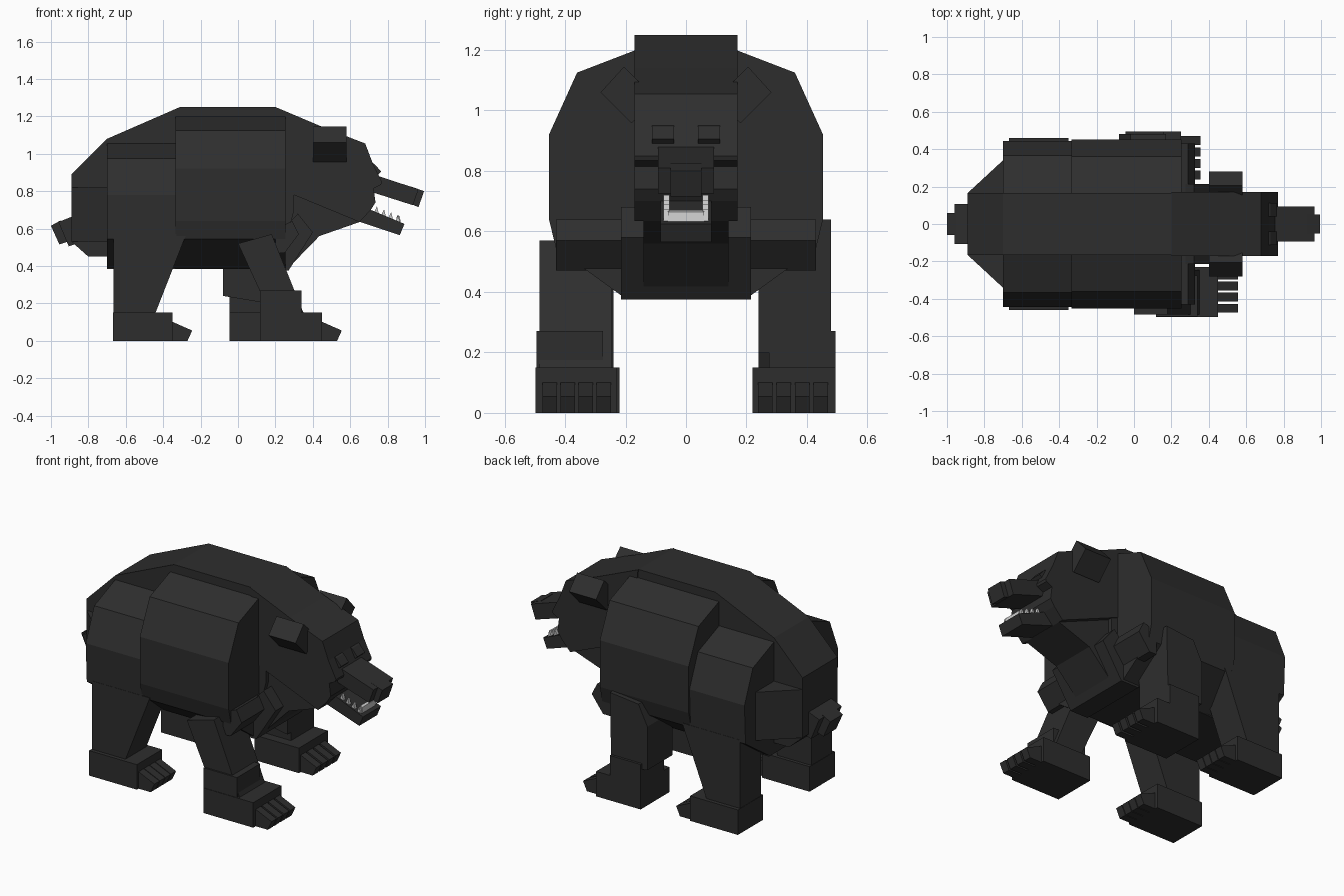
import bpy, bmesh


def material(name, value):
    m = bpy.data.materials.new(name)
    m.diffuse_color = (value, value, value, 1)
    return m


FUR = material("charcoal fur", 0.027)
TOOTH = material("pale tooth", 0.6)


def prism(name, pts, a, b, axis="y", mat=FUR):
    """Extrude a side profile (x,z) along y, or a cross-section (y,z) along x."""
    bm = bmesh.new()
    rings = []
    for t in (a, b):
        rings.append([bm.verts.new((p, t, q) if axis == "y" else (t, p, q)) for p, q in pts])
    n = len(pts)
    bm.faces.new(rings[0])
    bm.faces.new(rings[1][::-1])
    for i in range(n):
        j = (i + 1) % n
        bm.faces.new((rings[0][i], rings[1][i], rings[1][j], rings[0][j]))
    bmesh.ops.recalc_face_normals(bm, faces=bm.faces)
    me = bpy.data.meshes.new(name)
    bm.to_mesh(me)
    bm.free()
    me.materials.append(mat)
    ob = bpy.data.objects.new(name, me)
    bpy.context.collection.objects.link(ob)
    return ob


def box(x0, x1, z0, z1):
    return [(x0, z0), (x1, z0), (x1, z1), (x0, z1)]


def shift(pts, dx):
    return [(x + dx, z) for x, z in pts]


# Central back ridge, rump and belly
prism("spine", [(-.89, .89), (-.70, 1.08), (-.31, 1.25), (.20, 1.25), (.30, 1.205),
                (.30, .70), (.25, .50), (-.70, .45), (-.80, .45), (-.89, .53)], -.165, .165)
prism("belly", box(-.70, .27, .385, .60), -.213, .213)

# Barrel sides: wide shoulders and lower hindquarters
shoulder = [(.165, 1.20), (.36, 1.125), (.453, .92), (.453, .64), (.43, .545), (.21, .385)]
flank = [(.165, 1.055), (.365, .975), (.445, .78), (.435, .545), (.21, .39)]
for name, half, x0, x1 in (("shoulders", shoulder, -.335, .255), ("hindquarters", flank, -.70, -.33)):
    prism(name, half + [(-y, z) for y, z in half[::-1]], x0, x1, "x")

# Rump corners taper in towards the tail
rump = prism("rump_taper", box(-.89, -.69, .53, .82), -.35, .35)
for v in rump.data.vertices:
    if v.co.x < -.8:
        v.co.y *= .165 / .35

# Chest and neck
prism("collar", [(.20, .60), (.29, .64), (.325, .57), (.25, .47), (.20, .47)], -.43, .43)
prism("chest", [(.15, .50), (.32, .68), (.40, .58), (.27, .375), (.15, .375)], -.215, .215)
prism("neck", [(.20, .95), (.55, .85), (.65, .635), (.435, .56), (.27, .39), (.15, .45)], -.14, .14)

# Head
prism("head", [(.20, 1.25), (.46, 1.14), (.68, 1.055), (.72, .95), (.77, .85), (.765, .835),
               (.725, .815), (.735, .74), (.71, .70), (.65, .635), (.25, .80)], -.17, .17)
prism("muzzle", [(.70, .90), (.76, .878), (.965, .81), (.935, .725), (.70, .80)], -.093, .093)
prism("nose", [(.925, .825), (.995, .80), (.965, .715), (.90, .74)], -.052, .052)
prism("lower_jaw", [(.64, .73), (.71, .70), (.89, .625), (.865, .565), (.64, .64)], -.085, .085)

for s, side in ((-1, "right"), (1, "left")):
    prism("ear_" + side, [(s * y, z) for y, z in
                          ((.205, 1.145), (.282, 1.06), (.18, .957), (.10, 1.04))], .40, .58, "x")
    prism("brow_" + side, [(.70, .96), (.73, .945), (.765, .905), (.75, .89), (.70, .91)],
          s * .04, s * .113)
    # Teeth along each side of the lower jaw
    for i in range(4):
        x = .725 + i * .038
        z = .695 - i * .0158
        prism("tooth_" + side, [(x, z - .015), (x + .03, z - .025), (x + .018, z + .025)],
              s * .055, s * .075, mat=TOOTH)
prism("front_teeth", [(.845, .64), (.87, .63), (.865, .665), (.85, .67)], -.06, .06, mat=TOOTH)

# Stubby two-part tail
prism("tail_base", [(-.96, .635), (-.885, .665), (-.86, .52), (-.905, .505)], -.107, .107)
prism("tail_tip", [(-1.0, .615), (-.95, .643), (-.895, .535), (-.955, .515)], -.06, .06)


def foot(name, s, x0, x1, y0, y1):
    prism(name, box(x0, x1, 0, .15), s * y0, s * y1)
    step = (y1 - y0 - .03) / 4
    for i in range(4):
        y = y0 + .018 + i * step
        prism(name + "_toe", [(x1 - .02, 0), (x1 + .08, 0), (x1 + .105, .055), (x1 - .02, .11)],
              s * y, s * (y + .048))


# Forelegs: the right one reaches forward, the left one stands back
prism("right_foreleg", [(0, .52), (.18, .57), (.35, .15), (.17, .15)], -.485, -.245)
prism("right_ankle", box(.118, .34, .10, .27), -.495, -.275)
foot("right_forefoot", -1, .118, .45, .23, .498)
prism("left_foreleg", [(-.08, .24), (-.08, .50), (-.02, .62), (.17, .64), (.16, .20)], .24, .48)
prism("left_ankle", box(-.045, .16, .10, .27), .275, .495)
foot("left_forefoot", 1, -.045, .25, .22, .495)

# Hind legs
for s, side in ((-1, "right"), (1, "left")):
    prism(side + "_thigh", [(-.665, .56), (-.28, .56), (-.445, .14), (-.665, .14)],
          s * .24, s * .437)
    foot(side + "_hindfoot", s, -.667, -.35, .22, .46)
